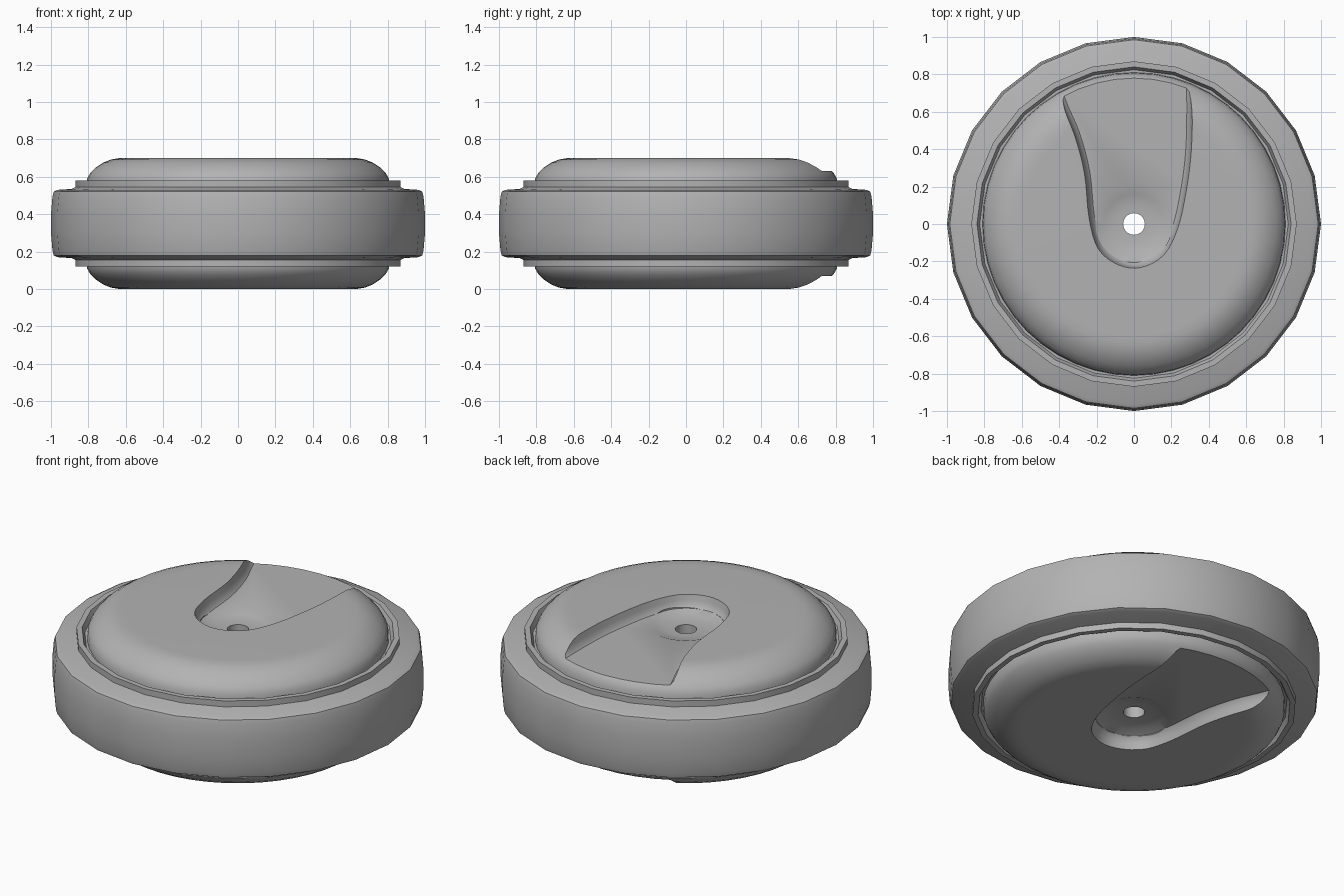
import bpy, bmesh, math
from mathutils import Vector

cube = bpy.data.objects.get("Cube")
if cube:
    bpy.data.objects.remove(cube, do_unlink=True)

HEIGHT = 0.70
SIDES = 24

grey = bpy.data.materials.new("plain grey")
grey.use_nodes = True
colour = (0.45, 0.45, 0.45, 1)
grey.diffuse_color = colour
grey.node_tree.nodes["Principled BSDF"].inputs["Base Color"].default_value = colour


def make_object(name, bm):
    bmesh.ops.recalc_face_normals(bm, faces=bm.faces)
    mesh = bpy.data.meshes.new(name)
    bm.to_mesh(mesh)
    bm.free()
    mesh.materials.append(grey)
    obj = bpy.data.objects.new(name, mesh)
    bpy.context.collection.objects.link(obj)
    return obj


def loft(name, rings):
    """Closed solid through a list of equal-length rings of points."""
    bm = bmesh.new()
    loops = [[bm.verts.new(p) for p in ring] for ring in rings]
    for a, b in zip(loops, loops[1:]):
        for i in range(len(a)):
            j = (i + 1) % len(a)
            bm.faces.new((a[i], a[j], b[j], b[i]))
    bm.faces.new(loops[0])
    bm.faces.new(loops[-1])
    return make_object(name, bm)


def lathe(name, profile, sides=SIDES):
    angles = [math.tau * i / sides for i in range(sides)]
    return loft(name, [[(r * math.cos(a), r * math.sin(a), z) for a in angles]
                       for r, z in profile])


def both_halves(upper):
    """Complete an upper profile, listed from the top down, with its mirror."""
    return upper + [(r, HEIGHT - z) for r, z in reversed(upper)]


def select(obj):
    bpy.ops.object.select_all(action='DESELECT')
    obj.select_set(True)
    bpy.context.view_layer.objects.active = obj


def cut(obj, cutter):
    mod = obj.modifiers.new("cut", 'BOOLEAN')
    mod.operation = 'DIFFERENCE'
    mod.solver = 'EXACT'
    mod.object = cutter
    select(obj)
    bpy.ops.object.modifier_apply(modifier=mod.name)
    bpy.data.objects.remove(cutter, do_unlink=True)


def smooth_curve(points, steps=4):
    """Catmull-Rom curve through the points."""
    pts = [Vector(p) for p in points]
    pts = [2 * pts[0] - pts[1]] + pts + [2 * pts[-1] - pts[-2]]
    out = []
    for a, b, c, d in zip(pts, pts[1:], pts[2:], pts[3:]):
        for k in range(steps):
            t = k / steps
            out.append(0.5 * (2 * b + (c - a) * t + (2 * a - 5 * b + 4 * c - d) * t * t
                              + (3 * b - a - 3 * c + d) * t ** 3))
    return out + [pts[-2]]


def inset(path, amount):
    """Shift an open path sideways towards its left."""
    result = []
    for i, p in enumerate(path):
        t = (path[min(i + 1, len(path) - 1)] - path[max(i - 1, 0)]).normalized()
        result.append(p + Vector((-t.y, t.x)) * amount)
    return result


# Tyre band
tyre = lathe("tyre", both_halves([
    (0.80, 0.545), (0.87, 0.545), (0.89, 0.535), (0.965, 0.53),
    (0.985, 0.52), (0.992, 0.495), (1.0, 0.40)]))

# Stepped rim with a groove inside its lip
rim = lathe("rim", both_halves([
    (0.79, 0.55), (0.825, 0.55), (0.84, 0.58), (0.87, 0.58), (0.87, 0.54)]))

# Domed hub disc
hub = lathe("hub", both_halves([
    (0.60, 0.70), (0.64, 0.699), (0.68, 0.692), (0.72, 0.676),
    (0.76, 0.65), (0.79, 0.62), (0.807, 0.59), (0.81, 0.55)]), SIDES * 2)

# Flared pocket outline, open towards the back
outline = smooth_curve([
    (-0.48, 0.95), (-0.40, 0.67), (-0.32, 0.48), (-0.265, 0.27),
    (-0.24, 0.03), (-0.19, -0.135), (-0.08, -0.22), (0.04, -0.232),
    (0.16, -0.165), (0.235, -0.02), (0.28, 0.18), (0.307, 0.40),
    (0.312, 0.67), (0.305, 0.95)])
walls = [(-0.02, 0.75), (0.0, 0.70), (0.008, 0.67), (0.016, 0.645), (0.03, 0.63)]
bowl = [(0.01, 0.60), (0.10, 0.603), (0.16, 0.612), (0.205, 0.63), (0.205, 0.66)]

# Cut the pocket and its shallow bowl into both faces of the hub
for flip in (False, True):
    def level(z):
        return HEIGHT - z if flip else z
    pocket = loft("pocket_cutter", [
        [(p.x, p.y, level(z)) for p in inset(outline, d)] for d, z in walls])
    cut(hub, pocket)
    cut(hub, lathe("bowl_cutter", [(r, level(z)) for r, z in bowl], SIDES * 2))

# Axle hole right through
for part in (rim, tyre):
    cut(part, lathe("core_cutter", [(0.77, -0.1), (0.77, 0.8)]))
cut(hub, lathe("axle_cutter", [(0.058, -0.1), (0.058, 0.8)]))

for part in (tyre, rim, hub):
    select(part)
    bpy.ops.object.shade_smooth_by_angle(angle=math.radians(30))
